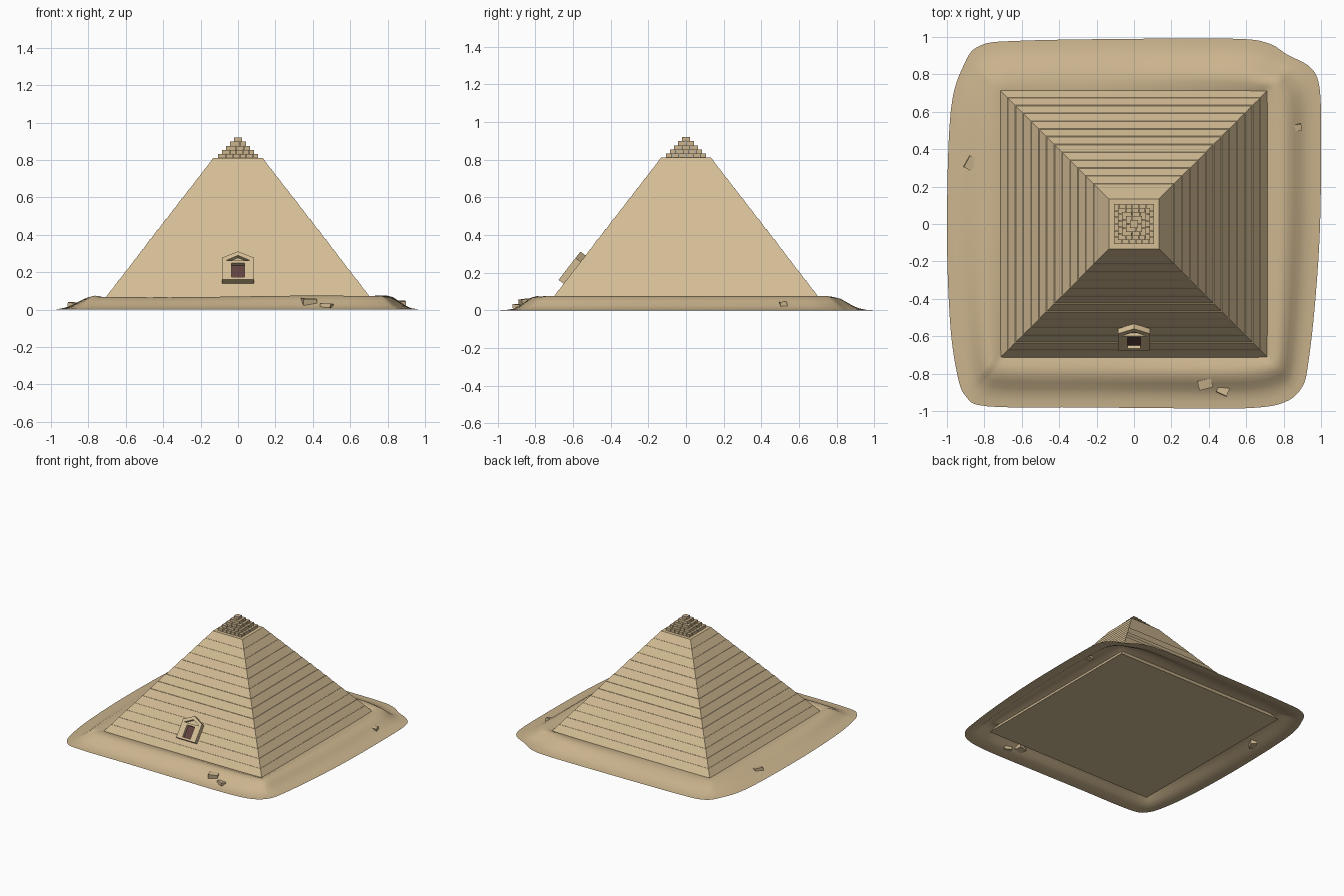
import bpy, bmesh, math, random
from mathutils import Matrix, Vector

random.seed(4)
cube = bpy.data.objects.get("Cube")
if cube:
    bpy.data.objects.remove(cube, do_unlink=True)


def material(name, rgb):
    m = bpy.data.materials.new(name)
    m.use_nodes = True
    m.diffuse_color = (*rgb, 1)
    m.node_tree.nodes["Principled BSDF"].inputs["Base Color"].default_value = (*rgb, 1)
    return m


LIMESTONE = material("limestone", (0.66, 0.51, 0.30))
CAPSTONE = material("weathered stone", (0.60, 0.46, 0.27))
SAND = material("sand", (0.60, 0.46, 0.27))
DOOR = material("dark red door", (0.12, 0.055, 0.05))


def finish(name, bm, mat, matrix=None):
    bmesh.ops.recalc_face_normals(bm, faces=bm.faces)
    mesh = bpy.data.meshes.new(name)
    bm.to_mesh(mesh)
    bm.free()
    mesh.materials.append(mat)
    obj = bpy.data.objects.new(name, mesh)
    bpy.context.collection.objects.link(obj)
    if matrix:
        obj.matrix_world = matrix
    return obj


def add_box(bm, centre, size):
    scale = Matrix.Diagonal((*size, 1))
    bmesh.ops.create_cube(bm, size=1, matrix=Matrix.Translation(centre) @ scale)


def add_prism(bm, outline, low, high):
    """Extrude a flat outline from height low to height high."""
    bottom = [bm.verts.new((x, y, low)) for x, y in outline]
    top = [bm.verts.new((x, y, high)) for x, y in outline]
    bm.faces.new(bottom)
    bm.faces.new(top)
    for i in range(len(outline)):
        j = (i + 1) % len(outline)
        bm.faces.new((bottom[i], bottom[j], top[j], top[i]))


def bridge(bm, a, b):
    for i in range(len(a)):
        j = (i + 1) % len(a)
        bm.faces.new((a[i], a[j], b[j], b[i]))


# Casing: square courses with a small ledge above each one
TOP, COURSES, BASE, SLOPE = 0.81, 15, 0.757, 0.773
bm = bmesh.new()
rings = []
for c in range(COURSES):
    z0, z1 = TOP * c / COURSES, TOP * (c + 1) / COURSES
    ledge = random.uniform(0.002, 0.005)
    for half, z in ((BASE - SLOPE * z0, z0), (BASE - SLOPE * z1 + ledge, z1)):
        rings.append([bm.verts.new((sx * half, sy * half, z))
                      for sx, sy in ((-1, -1), (1, -1), (1, 1), (-1, 1))])
for a, b in zip(rings, rings[1:]):
    bridge(bm, a, b)
bm.faces.new(rings[0])
bm.faces.new(rings[-1])
finish("pyramid_casing", bm, LIMESTONE)

# Exposed stepped core: five tiers of separate blocks
bm = bmesh.new()
TIERS, STEP, GAP = 5, 0.022, 0.003
for t in range(TIERS):
    half = 0.108 - 0.0215 * t
    n = (6, 5, 3, 2, 1)[t]
    w = 2 * half / n
    for i in range(n):
        # Stagger the joints from row to row
        shift = w * 0.25 * (-1) ** i if n > 1 else 0
        cuts = [-half] + [-half + w * k + shift for k in range(1, n)] + [half]
        for a, b in zip(cuts, cuts[1:]):
            add_box(bm, ((a + b) / 2, -half + w * (i + 0.5), TOP + STEP * (t + 0.5)),
                    (b - a - GAP, w - GAP, STEP))
finish("stepped_cap", bm, CAPSTONE)

# Sand drift: outline smoothed by a closed spline, lofted to the casing
outline = [(-1, 0), (-0.985, -0.5), (-0.95, -0.78), (-0.9, -0.92), (-0.78, -0.975),
           (-0.3, -0.98), (0.2, -0.985), (0.6, -0.985), (0.8, -0.955), (0.9, -0.87),
           (0.935, -0.72), (0.97, -0.4), (0.995, 0), (1, 0.5), (0.99, 0.74),
           (0.94, 0.84), (0.82, 0.905), (0.72, 0.965), (0.55, 0.99), (0, 0.99),
           (-0.6, 0.98), (-0.82, 0.955), (-0.91, 0.85), (-0.98, 0.6)]


def spline(points, steps):
    n = len(points)
    for i in range(n):
        p0, p1, p2, p3 = (Vector(points[(i + k) % n]) for k in (-1, 0, 1, 2))
        for s in range(steps):
            t = s / steps
            yield 0.5 * (2 * p1 + (p2 - p0) * t + (2 * p0 - 5 * p1 + 4 * p2 - p3) * t * t
                         + (3 * p1 - p0 - 3 * p2 + p3) * t ** 3)


# Position from casing to rim, height on the steep and on the gentle sides
profile = [(0, 0.05, 0.052), (0.12, 0.06, 0.056), (0.24, 0.073, 0.057), (0.34, 0.075, 0.053),
           (0.44, 0.068, 0.046), (0.55, 0.046, 0.035), (0.65, 0.024, 0.023),
           (0.76, 0.008, 0.011), (0.88, 0.002, 0.003), (1, 0, 0)]
bm = bmesh.new()
rings = [[] for _ in profile]
for p in spline(outline, 6):
    reach = max(abs(p.x), abs(p.y))
    inner = p * (0.69 / reach)
    # Front and right sides carry the taller dune
    d = max(p.x, -p.y) / reach
    steep = min(1, max(0, (d + 0.2) / 1.2))
    if -p.y >= reach - 0.001:
        steep *= 0.8 + 0.2 * math.sin(p.x * 3)
    for ring, (t, tall, low) in zip(rings, profile):
        q = inner.lerp(p, t)
        ring.append(bm.verts.new((q.x, q.y, low + (tall - low) * steep)))
for a, b in zip(rings, rings[1:]):
    bridge(bm, a, b)
sand = finish("sand_drift", bm, SAND)
for f in sand.data.polygons:
    f.use_smooth = True

# Entrance: built flat, then leaned against the front slope
z0 = 0.14
up = Vector((0, SLOPE, 1)).normalized()
out = Vector((0, -1, SLOPE)).normalized()
lean = Matrix((Vector((1, 0, 0)), up, out)).transposed().to_4x4()
lean.translation = Vector((0, -(BASE - SLOPE * z0), z0))
DEPTH = 0.035

bm = bmesh.new()
for side in (-1, 1):
    add_box(bm, (side * 0.06, 0.064, DEPTH / 2 - 0.005), (0.05, 0.128, DEPTH + 0.01))
add_box(bm, (0, 0.008, DEPTH / 2 - 0.005), (0.07, 0.016, DEPTH + 0.01))
add_box(bm, (0, 0.12, DEPTH / 2 - 0.005), (0.07, 0.016, DEPTH + 0.01))
finish("entrance_frame", bm, LIMESTONE, lean)

bm = bmesh.new()
for side in (-1, 1):
    add_prism(bm, [(side * 0.085, 0.128), (side * 0.085, 0.147), (0, 0.19), (0, 0.163),
                   (side * 0.066, 0.128)], -0.01, DEPTH)
finish("entrance_gable_beams", bm, LIMESTONE, lean)

bm = bmesh.new()
add_prism(bm, [(-0.066, 0.128), (0.066, 0.128), (0, 0.163)], -0.01, 0.014)
finish("entrance_gable_panel", bm, LIMESTONE, lean)

bm = bmesh.new()
add_box(bm, (0, 0.064, 0.008), (0.07, 0.1, 0.009))
finish("entrance_door", bm, DOOR, lean)

# Fallen blocks: position, size, tilt and turn in degrees
blocks = [((0.38, -0.855, 0.043), (0.075, 0.05, 0.034), 8, 15),
          ((0.475, -0.89, 0.02), (0.06, 0.042, 0.022), -6, -25),
          ((0.867, 0.515, 0.032), (0.058, 0.036, 0.028), 10, 8),
          ((-0.875, 0.325, 0.022), (0.07, 0.046, 0.03), 8, 62)]
for i, (place, size, tilt, turn) in enumerate(blocks):
    bm = bmesh.new()
    add_box(bm, (0, 0, 0), size)
    pose = (Matrix.Translation(place) @ Matrix.Rotation(math.radians(turn), 4, "Z")
            @ Matrix.Rotation(math.radians(tilt), 4, "X"))
    finish(f"fallen_block_{i + 1}", bm, CAPSTONE, pose)
